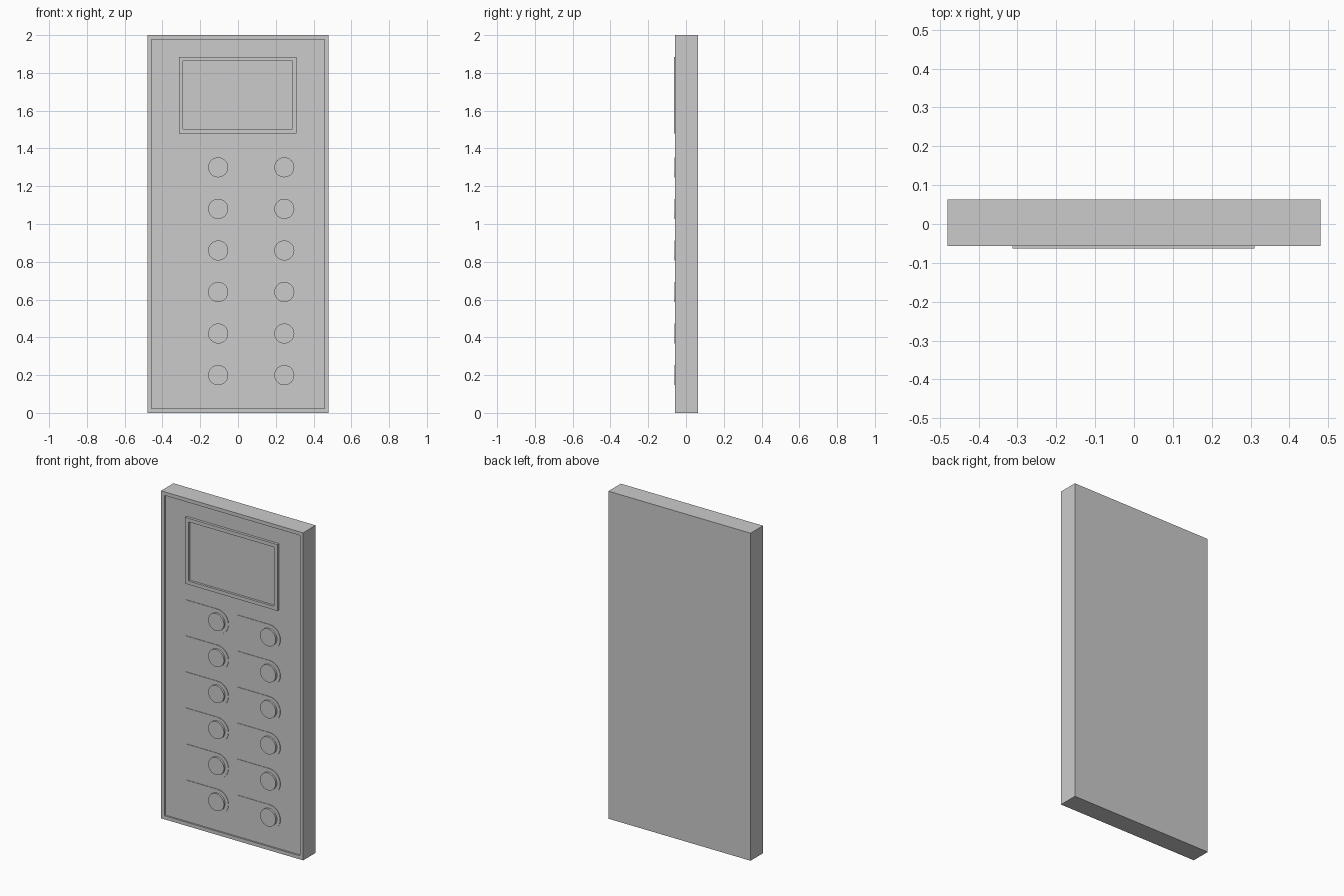
import bpy, bmesh, math

if "Cube" in bpy.data.objects:
    bpy.data.objects.remove(bpy.data.objects["Cube"])

BACK, RIM, PANEL, LABEL, PROUD = 0.063, -0.057, -0.047, -0.050, -0.063


def finish(name, bm):
    bmesh.ops.recalc_face_normals(bm, faces=bm.faces[:])
    mesh = bpy.data.meshes.new(name)
    bm.to_mesh(mesh)
    bm.free()
    obj = bpy.data.objects.new(name, mesh)
    bpy.context.collection.objects.link(obj)
    return obj


def prism(name, outline, y_back, y_front, border=0, floor=0, smooth=False):
    """Extrude an xz outline along y; optionally sink the front inside a border."""
    bm = bmesh.new()
    front = bm.faces.new([bm.verts.new((x, y_front, z)) for x, z in outline])
    front.normal_update()
    back = [bm.verts.new((x, y_back, z)) for x, z in outline]
    bm.faces.new(back[::-1])
    n = len(back)
    fv = list(front.verts)
    for i in range(n):
        j = (i + 1) % n
        bm.faces.new((fv[j], fv[i], back[i], back[j]))
    if border:
        # bevel-free recess: flat border, then straight walls down to the floor
        bmesh.ops.inset_region(bm, faces=[front], thickness=border, use_even_offset=True)
        sunk = bmesh.ops.extrude_face_region(bm, geom=[front])
        for v in [g for g in sunk["geom"] if isinstance(g, bmesh.types.BMVert)]:
            v.co.y = floor
        if front.is_valid:
            bmesh.ops.delete(bm, geom=[front], context='FACES_ONLY')
    obj = finish(name, bm)
    if smooth:
        bpy.context.view_layer.objects.active = obj
        obj.select_set(True)
        bpy.ops.object.shade_smooth_by_angle()
        obj.select_set(False)
    return obj


def rect(x0, x1, z0, z1):
    return [(x0, z0), (x1, z0), (x1, z1), (x0, z1)]


def arc(cx, cz, r, a0, a1, n):
    return [(cx + r * math.cos(a0 + (a1 - a0) * i / n),
             cz + r * math.sin(a0 + (a1 - a0) * i / n)) for i in range(n + 1)]


# Slab with a thin raised rim around the sunken front
prism("panel_body", rect(-0.48, 0.48, 0, 2), BACK, RIM, 0.022, PANEL)

# Screen: raised bezel around a sunken display
prism("screen_bezel", rect(-0.313, 0.31, 1.48, 1.885), PANEL + 0.002, PROUD, 0.022, PANEL - 0.002)

# Two columns of six name plates, each with a round button at its right end
for col, x in enumerate((-0.105, 0.245)):
    for row in range(6):
        z = 0.2 + 0.22 * row
        left = x - 0.212
        plate = [(left, z - 0.075)] + arc(x, z, 0.075, -math.pi / 2, math.pi / 2, 16) + [(left, z + 0.075)]
        prism(f"name_plate_{col}_{row}", plate, PANEL + 0.002, LABEL, smooth=True)
        disc = arc(x, z, 0.053, 0, 2 * math.pi, 32)[:-1]
        prism(f"button_{col}_{row}", disc, LABEL + 0.002, PROUD + 0.001, smooth=True)
